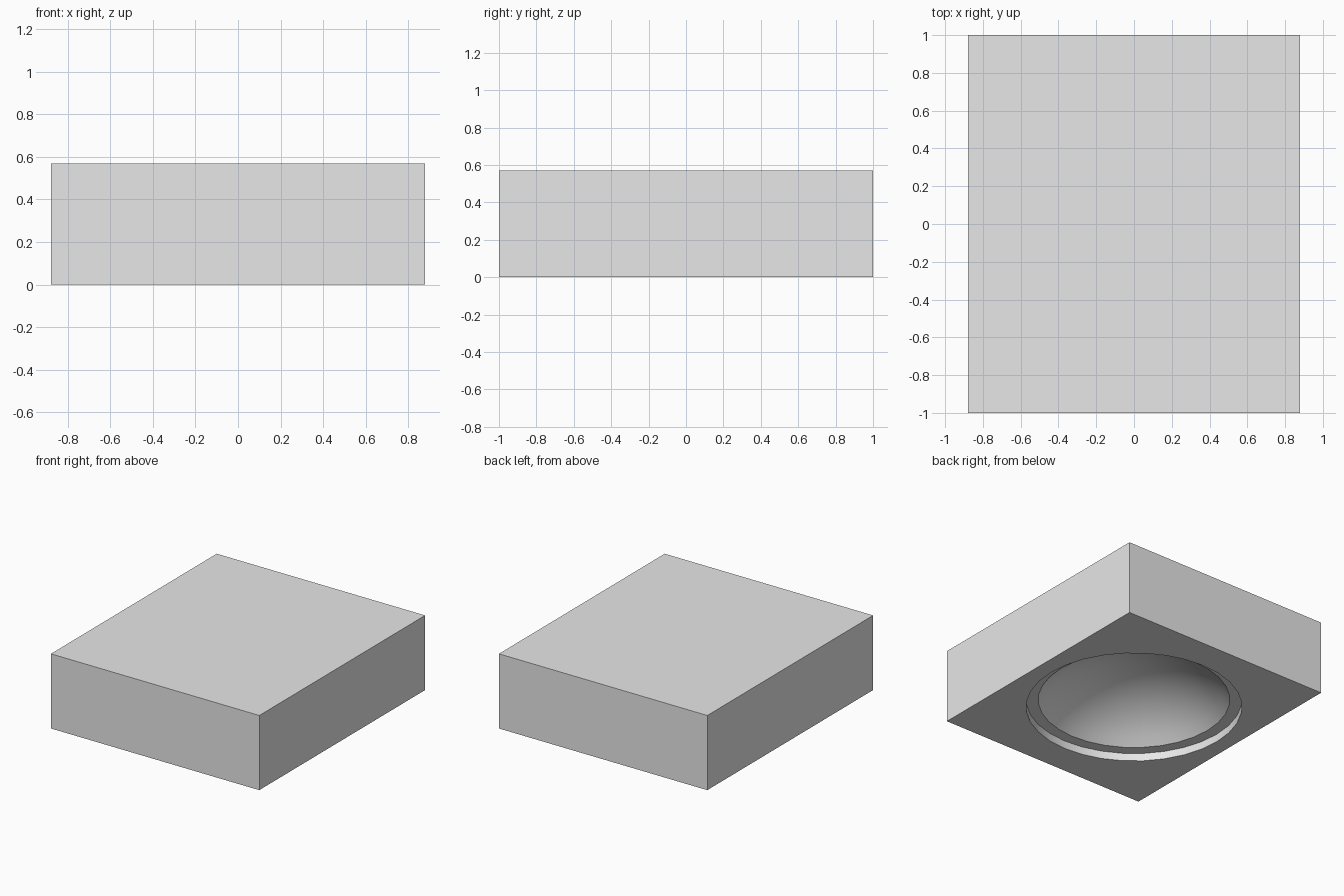
import bpy, bmesh
from math import pi, sin, cos, asin
from mathutils import Vector

default = bpy.data.objects.get("Cube")
if default:
    bpy.data.objects.remove(default, do_unlink=True)

WIDTH, LENGTH, HEIGHT = 1.76, 2.0, 0.57
RIM_R, RIM_DEPTH = 0.76, 0.06
BOWL_R, BOWL_DEPTH = 0.675, 0.28
SIDES, RINGS = 32, 10

grey = bpy.data.materials.new("light_grey")
grey.use_nodes = True
colour = (0.8, 0.8, 0.8, 1)
grey.diffuse_color = colour
grey.node_tree.nodes["Principled BSDF"].inputs["Base Color"].default_value = colour


def make_object(name, bm):
    mesh = bpy.data.meshes.new(name)
    bm.to_mesh(mesh)
    bm.free()
    obj = bpy.data.objects.new(name, mesh)
    bpy.context.collection.objects.link(obj)
    mesh.materials.append(grey)
    return obj


# Solid rectangular block
bm = bmesh.new()
bmesh.ops.create_cube(bm, size=1)
bmesh.ops.scale(bm, vec=(WIDTH, LENGTH, HEIGHT), verts=bm.verts)
bmesh.ops.translate(bm, vec=(0, 0, HEIGHT / 2), verts=bm.verts)
block = make_object("block", bm)

# Turned cutter: stepped rim below a shallow spherical bowl
sphere_r = (BOWL_R ** 2 + BOWL_DEPTH ** 2) / (2 * BOWL_DEPTH)
sweep = asin(BOWL_R / sphere_r)
centre_z = RIM_DEPTH + BOWL_DEPTH - sphere_r
profile = [(0, -0.1), (RIM_R, -0.1), (RIM_R, RIM_DEPTH)]
for i in range(RINGS + 1):
    a = sweep * (1 - i / RINGS)
    profile.append((sphere_r * sin(a), centre_z + sphere_r * cos(a)))

bm = bmesh.new()
verts = [bm.verts.new((r, 0, z)) for r, z in profile]
edges = [bm.edges.new(pair) for pair in zip(verts, verts[1:])]
bmesh.ops.spin(bm, geom=verts + edges, cent=Vector(), axis=(0, 0, 1),
               angle=2 * pi, steps=SIDES, use_duplicate=False)
bmesh.ops.remove_doubles(bm, verts=bm.verts, dist=0.0005)
bmesh.ops.recalc_face_normals(bm, faces=bm.faces)
cutter = make_object("recess_cutter", bm)
cutter.hide_render = True

# Cut the recess into the underside
cut = block.modifiers.new("recess", "BOOLEAN")
cut.operation = "DIFFERENCE"
cut.solver = "EXACT"
cut.object = cutter
for obj in bpy.context.selected_objects:
    obj.select_set(False)
block.select_set(True)
bpy.context.view_layer.objects.active = block
bpy.ops.object.modifier_apply(modifier=cut.name)
bpy.data.objects.remove(cutter, do_unlink=True)

# Smooth bowl, crisp block and rim edges
bpy.ops.object.shade_smooth_by_angle(angle=pi / 6)
